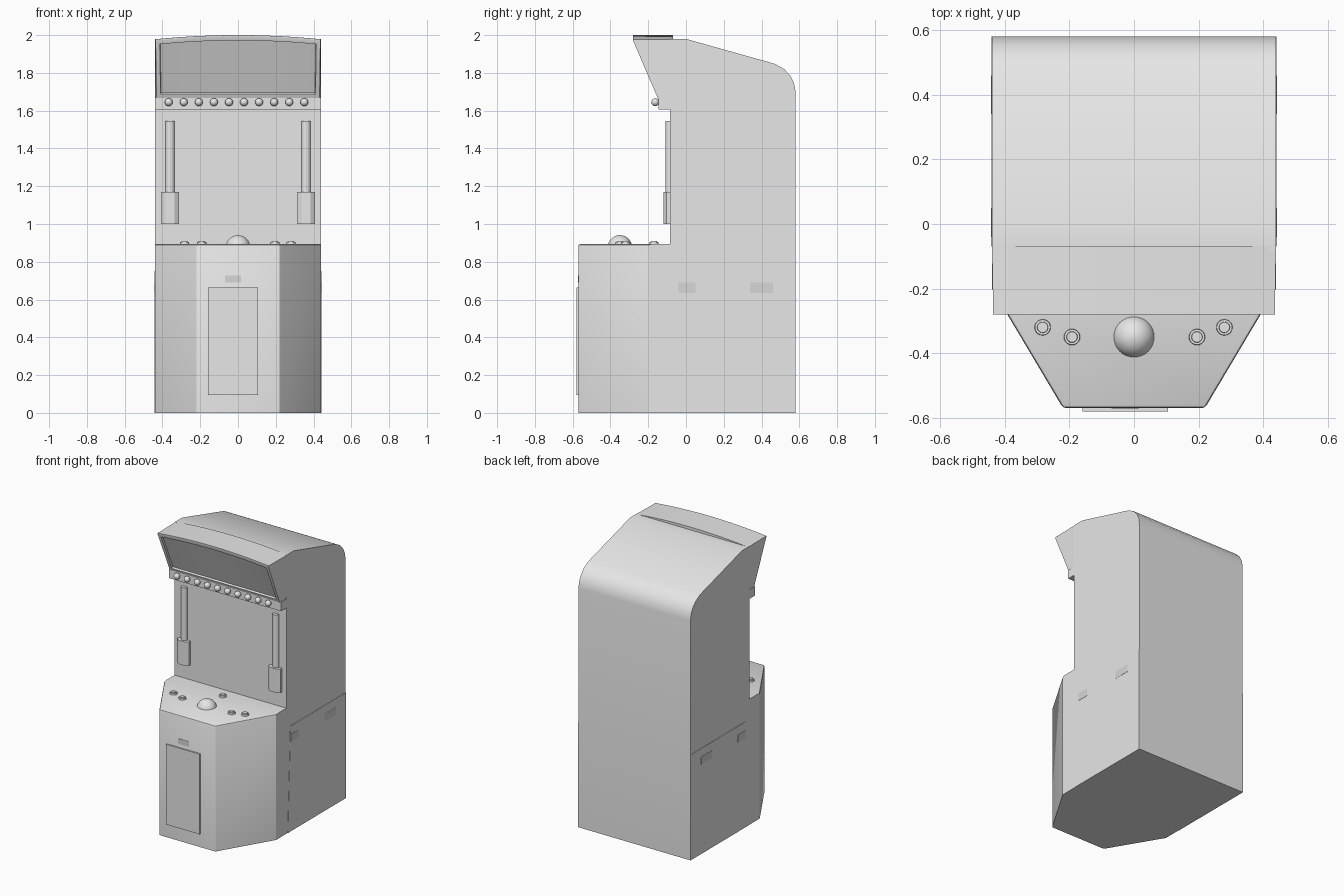
import bpy, bmesh, math
from mathutils import Vector, Matrix

if "Cube" in bpy.data.objects:
    bpy.data.objects.remove(bpy.data.objects["Cube"])


def material(name, v):
    m = bpy.data.materials.new(name)
    m.diffuse_color = (v, v, v, 1)
    m.use_nodes = True
    m.node_tree.nodes["Principled BSDF"].inputs["Base Color"].default_value = m.diffuse_color
    return m


GREY = material("cabinet grey", 0.8)
VENT = material("vent grey", 0.68)


def finish(bm, name, mat=GREY, smooth=True):
    bmesh.ops.recalc_face_normals(bm, faces=bm.faces)
    me = bpy.data.meshes.new(name)
    bm.to_mesh(me)
    bm.free()
    me.materials.append(mat)
    ob = bpy.data.objects.new(name, me)
    bpy.context.collection.objects.link(ob)
    if smooth:
        bpy.ops.object.select_all(action='DESELECT')
        ob.select_set(True)
        bpy.context.view_layer.objects.active = ob
        bpy.ops.object.shade_smooth_by_angle(angle=math.radians(28))
    return ob


def prism(bm, base, shift):
    """Extrude a closed outline of 3D points along a vector."""
    f = bm.faces.new([bm.verts.new(p) for p in base])
    top = bmesh.ops.extrude_face_region(bm, geom=[f])["geom"]
    bmesh.ops.translate(bm, vec=Vector(shift),
                        verts=[v for v in top if isinstance(v, bmesh.types.BMVert)])


def box(name, x, y, z, mat=GREY):
    bm = bmesh.new()
    prism(bm, [(x[0], y[0], z[0]), (x[1], y[0], z[0]), (x[1], y[1], z[0]), (x[0], y[1], z[0])],
          (0, 0, z[1] - z[0]))
    return finish(bm, name, mat, False)


def cylinder(name, loc, r, r_top, h, n):
    bm = bmesh.new()
    bmesh.ops.create_cone(bm, cap_ends=True, segments=n, radius1=r, radius2=r_top, depth=h,
                          matrix=Matrix.Translation((loc[0], loc[1], loc[2] + h / 2)))
    return finish(bm, name)


def ball(name, loc, r, u=24, v=14):
    bm = bmesh.new()
    bmesh.ops.create_uvsphere(bm, u_segments=u, v_segments=v, radius=r,
                              matrix=Matrix.Translation(loc))
    return finish(bm, name)


# Main cabinet with rounded rear shoulder
profile = [(-0.085, 0), (0.58, 0), (0.58, 1.70), (0.572, 1.745), (0.552, 1.785),
           (0.52, 1.82), (0.47, 1.848), (0.0, 1.98), (-0.085, 1.98)]
bm = bmesh.new()
prism(bm, [(-0.44, y, z) for y, z in profile], (0.88, 0, 0))
finish(bm, "cabinet")

# Control pedestal with tapered front corners and bevelled rim
outline = [(-0.44, -0.08), (-0.44, -0.20), (-0.22, -0.57),
           (0.22, -0.57), (0.44, -0.20), (0.44, -0.08)]
bm = bmesh.new()
prism(bm, [(x, y, 0) for x, y in outline], (0, 0, 0.893))
bm.normal_update()
rim = [e for e in bm.edges if all(v.co.z > 0.8 and v.co.y < -0.1 for v in e.verts)
       or (abs(e.verts[0].co.z - e.verts[1].co.z) > 0.5 and e.verts[0].co.y < -0.5)]
bmesh.ops.bevel(bm, geom=rim, offset=0.01, segments=2, affect='EDGES', profile=0.5)
finish(bm, "control_pedestal")

# Marquee hood with arched top and recessed front panel
bm = bmesh.new()
rows, N = [], 16
for i in range(N + 1):
    t = -1 + 2 * i / N
    top = 1.978 + 0.022 * (1 - t * t)
    section = [(0.432, -0.15, 1.668), (0.436, -0.28, top - 0.008), (0.436, -0.28, top),
               (0.44, -0.07, top), (0.44, -0.07, 1.668)]
    rows.append([bm.verts.new((w * t, y, z)) for w, y, z in section])
front = []
for a, b in zip(rows, rows[1:]):
    for k in range(5):
        f = bm.faces.new((a[k], b[k], b[(k + 1) % 5], a[(k + 1) % 5]))
        if k == 0:
            front.append(f)
bm.faces.new(rows[0])
bm.faces.new(rows[-1])
bmesh.ops.recalc_face_normals(bm, faces=bm.faces)
bmesh.ops.inset_region(bm, faces=front, thickness=0.022, depth=0, use_even_offset=True)
bmesh.ops.inset_region(bm, faces=front, thickness=0.003, depth=-0.012, use_even_offset=True)
finish(bm, "marquee_hood")

# Light rail and row of bulbs
box("light_rail", (-0.44, 0.44), (-0.145, -0.08), (1.605, 1.67))
for i in range(10):
    x = -0.367 + 0.0798 * i
    ball(f"bulb_{i}", (x, -0.163, 1.645), 0.021, 16, 10)

# Tube lights in faceted holders either side of the screen
for side, s in (("left", -1), ("right", 1)):
    cylinder(f"tube_{side}", (s * 0.36, -0.085, 1.165), 0.024, 0.024, 0.38, 12)
    bm = bmesh.new()
    w = [(-0.047, -0.08), (-0.047, -0.104), (-0.024, -0.12),
         (0.024, -0.12), (0.047, -0.104), (0.047, -0.08)]
    prism(bm, [(s * 0.36 + x, y, 1.0) for x, y in w], (0, 0, 0.17))
    finish(bm, f"tube_holder_{side}", GREY, False)

# Trackball and buttons with raised caps
ball("trackball", (0, -0.35, 0.876), 0.065, 32, 18)
for i, (x, y) in enumerate([(-0.283, -0.32), (-0.192, -0.35), (0.195, -0.35),
                            (0.28, -0.32), (0, -0.17)]):
    cylinder(f"button_ring_{i}", (x, y, 0.885), 0.026, 0.024, 0.019, 20)
    cylinder(f"button_cap_{i}", (x, y, 0.9), 0.018, 0.016, 0.01, 20)

# Coin door and vents
box("coin_door", (-0.16, 0.105), (-0.58, -0.565), (0.095, 0.665))
box("front_vent", (-0.07, 0.015), (-0.572, -0.568), (0.69, 0.727), VENT)
for side, s in (("left", -1), ("right", 1)):
    # Lower side panel, widening slightly to the floor
    bm = bmesh.new()
    prism(bm, [(s * 0.438, y, z) for y, z in
               [(-0.07, 0.0), (0.58, 0.0), (0.58, 0.75), (-0.04, 0.75)]], (s * 0.004, 0, 0))
    finish(bm, f"lower_side_panel_{side}", GREY, False)
    for name, y in (("front", (-0.04, 0.05)), ("rear", (0.34, 0.46))):
        box(f"side_vent_{name}_{side}", sorted((s * 0.44, s * 0.4435)), y, (0.635, 0.69), VENT)
